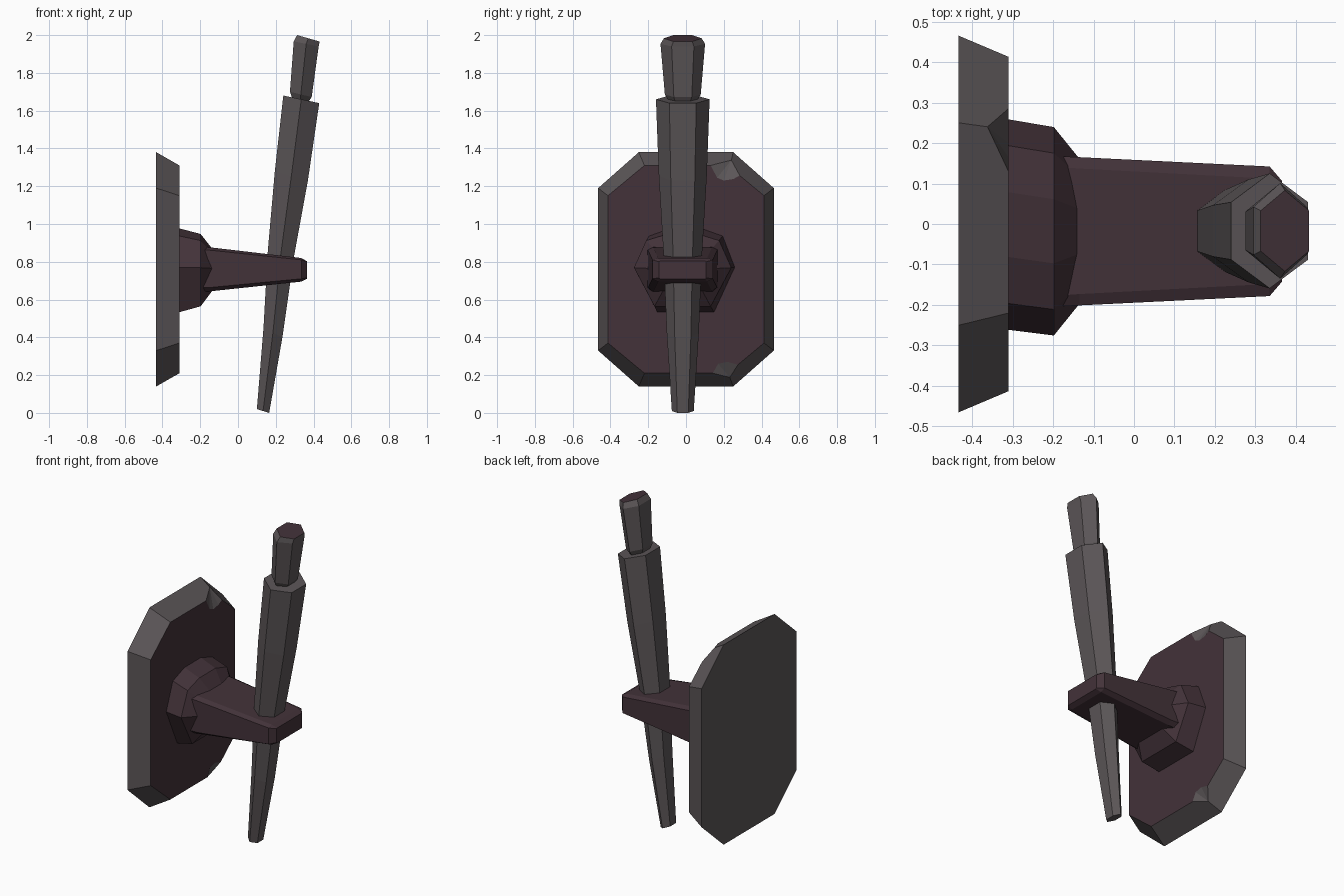
import bpy, bmesh
from mathutils import Vector

if "Cube" in bpy.data.objects:
    bpy.data.objects.remove(bpy.data.objects["Cube"])


def material(name, rgb):
    m = bpy.data.materials.new(name)
    m.diffuse_color = (*rgb, 1)
    m.use_nodes = True
    m.node_tree.nodes["Principled BSDF"].inputs["Base Color"].default_value = m.diffuse_color
    return m


GRAY = material("worn gray", (0.105, 0.092, 0.096))
PLUM = material("dark plum", (0.056, 0.032, 0.041))


def finish(name, bm, rule):
    bmesh.ops.recalc_face_normals(bm, faces=bm.faces)
    bm.normal_update()
    for f in bm.faces:
        f.material_index = rule(f)
    me = bpy.data.meshes.new(name)
    bm.to_mesh(me)
    bm.free()
    me.materials.append(GRAY)
    me.materials.append(PLUM)
    ob = bpy.data.objects.new(name, me)
    bpy.context.collection.objects.link(ob)


def loft(name, rings, rule):
    """Skin a list of equal-length vertex rings and cap both ends."""
    bm = bmesh.new()
    vs = [[bm.verts.new(p) for p in r] for r in rings]
    for a, b in zip(vs, vs[1:]):
        for i in range(len(a)):
            j = (i + 1) % len(a)
            bm.faces.new((a[i], a[j], b[j], b[i]))
    bm.faces.new(vs[0])
    bm.faces.new(vs[-1])
    finish(name, bm, rule)


def octagon(x, hy, z0, z1, cy, lo, hi, yc=0):
    """Chamfered rectangle: half width hy, flat half width cy, side from lo to hi."""
    return [Vector((x, yc + y, z)) for y, z in (
        (cy, z1), (hy, hi), (hy, lo), (cy, z0), (-cy, z0), (-hy, lo), (-hy, hi), (-cy, z1))]


# wall plate: bevelled octagon with two chips on its front rim
bm = bmesh.new()
back = [bm.verts.new(p) for p in octagon(-.433, .465, .14, 1.38, .25, .33, 1.19)]
front_pts = octagon(-.31, .413, .21, 1.31, .22, .37, 1.15)
# chip outlines in clockwise order, and the deep point of each on the bevel
chips = {0: ([(.13, 1.31), (.165, 1.245), (.20, 1.23), (.25, 1.238), (.285, 1.256)], (-.362, .24, 1.338)),
         3: ([(.275, .255), (.22, .27), (.17, .26), (.142, .21)], (-.35, .232, .188))}
segs, apex = [], {}
for i, p in enumerate(front_pts):
    if i in chips:
        outline, tip = chips[i]
        segs.append([bm.verts.new((-.31, y, z)) for y, z in outline])
        apex[i] = bm.verts.new(tip)
        for a, b in zip(segs[i], segs[i][1:]):
            bm.faces.new((a, b, apex[i]))
    else:
        segs.append([bm.verts.new(p)])
for i in range(8):
    j = (i + 1) % 8
    loop = [back[i]]
    loop += [apex[i]] if i in apex else []
    loop += [segs[i][-1], segs[j][0]]
    loop += [apex[j]] if j in apex else []
    bm.faces.new(loop + [back[j]])
bm.faces.new(back)
bm.faces.new([v for s in segs for v in s])
finish("wall_plate", bm, lambda f: int(f.normal.x > .98))


# boss between plate and arm: faceted collar
def collar(x, s, t, yc):
    pts = ((.08, .215), (.195, .175), (.26, .01), (.15, -.225))
    pts += tuple((-y, z) for y, z in reversed(pts))
    return [(x, yc + y * s, .76 + z * t) for y, z in pts]


loft("boss", [collar(-.32, 1, 1.02, 0), collar(-.198, .99, .87, -.018),
              collar(-.135, .69, .5, -.018)], lambda f: 1)

# bracket arm: tapering chamfered bar
loft("arm", [octagon(-.2, .186, .64, .88, .16, .665, .865, -.018),
             octagon(-.135, .183, .645, .875, .155, .665, .86, -.018),
             octagon(.335, .16, .695, .82, .13, .71, .81, -.018),
             octagon(.365, .125, .71, .803, .12, .715, .80, -.018)], lambda f: 1)


# torch: tilted hexagonal rings given by left edge, right edge and radius
def hexring(lx, lz, rx, rz, r):
    yc, mx, mz = -.017, (lx + rx) / 2, (lz + rz) / 2
    return [(mx, yc + r, mz), (rx, yc + r / 2, rz), (rx, yc - r / 2, rz),
            (mx, yc - r, mz), (lx, yc - r / 2, lz), (lx, yc + r / 2, lz)]


loft("torch_shaft", [hexring(*r) for r in (
    (.10, .02, .165, 0, .058), (.135, .45, .235, .40, .085),
    (.158, .86, .295, .82, .102), (.195, 1.28, .37, 1.23, .127),
    (.24, 1.68, .43, 1.64, .142))], lambda f: 0)
loft("torch_head", [hexring(*r) for r in (
    (.285, 1.67, .375, 1.65, .08), (.275, 1.70, .39, 1.672, .095),
    (.295, 1.967, .427, 1.94, .118), (.313, 2.0, .432, 1.966, .1))],
    lambda f: int(f.normal.z > .9))
